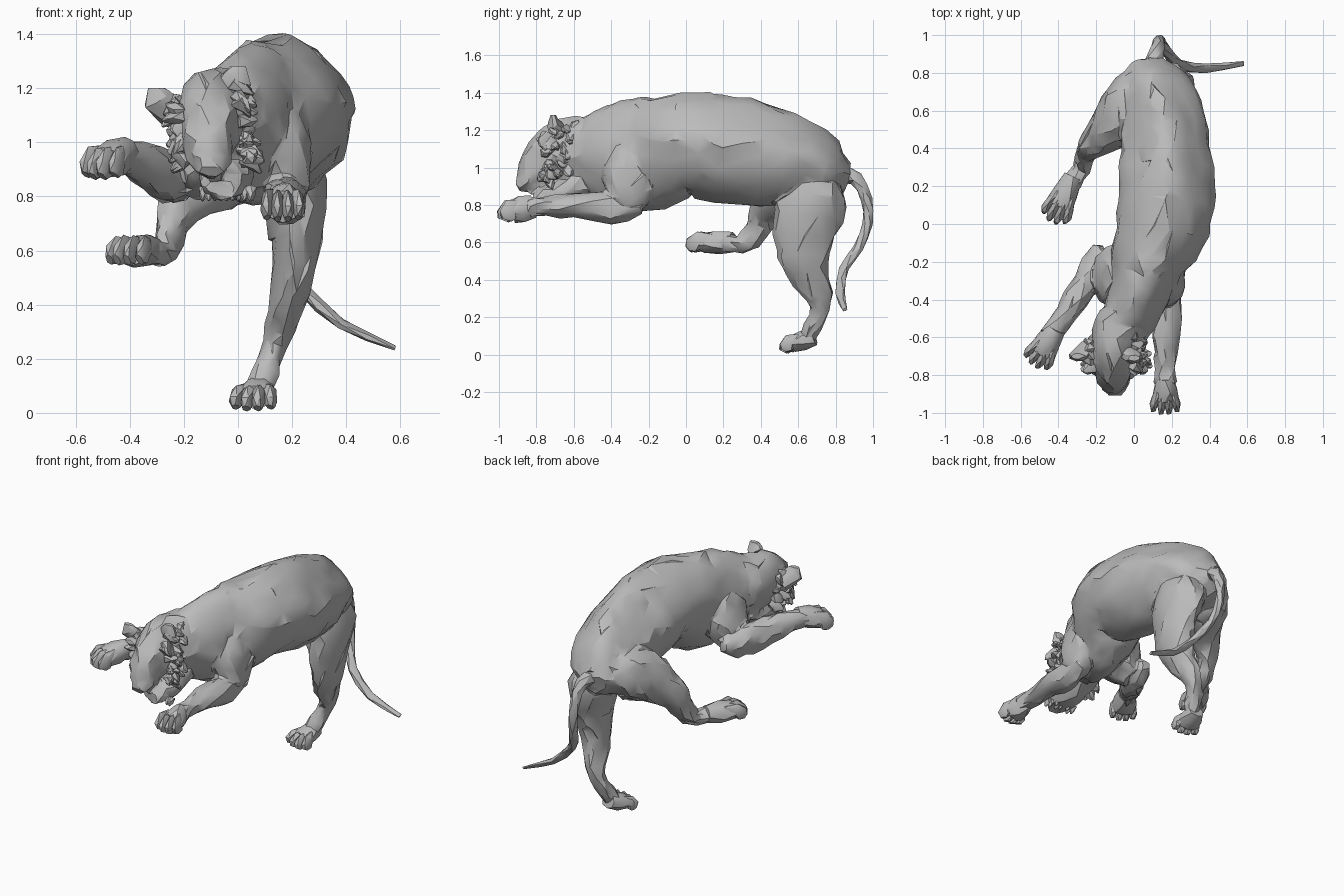
import bpy, bmesh, math, random
from mathutils import Vector

if "Cube" in bpy.data.objects:
    bpy.data.objects.remove(bpy.data.objects["Cube"])

random.seed(4)
fur = bpy.data.materials.new("grey_fur")
fur.diffuse_color = (0.5, 0.5, 0.5, 1)
fur.use_nodes = True
fur.node_tree.nodes["Principled BSDF"].inputs["Base Color"].default_value = fur.diffuse_color
X, Y, Z = Vector((1, 0, 0)), Vector((0, 1, 0)), Vector((0, 0, 1))


def smooth_path(pts, sub):
    """Catmull-Rom resampling of stations (x, y, z, side radius, up radius)."""
    p = [Vector(q) for q in pts]
    p = [2 * p[0] - p[1]] + p + [2 * p[-1] - p[-2]]
    out = []
    for i in range(1, len(p) - 2):
        a, b, c, d = p[i - 1:i + 3]
        for k in range(sub):
            t = k / sub
            out.append(0.5 * (2 * b + (c - a) * t + (2 * a - 5 * b + 4 * c - d) * t * t
                              + (3 * b - a - 3 * c + d) * t ** 3))
    return out + [p[-2]]


def loft(bm, pts, ref=Z, sides=10, sub=2, rough=0.07, pinch=lambda c, a: 0):
    """Closed skin of elliptical rings along a path; pinch flattens the diagonals."""
    st = smooth_path(pts, sub)
    cen = [Vector(s[:3]) for s in st]
    rings = []
    for i, s in enumerate(st):
        t = (cen[min(i + 1, len(st) - 1)] - cen[max(i - 1, 0)]).normalized()
        side = t.cross(ref).normalized()
        up = side.cross(t)
        ring = []
        for k in range(sides):
            a = math.tau * (k + 0.5 * (i % 2)) / sides
            r = 1.03 + random.uniform(-rough, rough)
            r *= 1 - pinch(cen[i], a) * math.sin(2 * a) ** 2
            ring.append(bm.verts.new(cen[i] + r * (math.cos(a) * s[3] * side
                                                   + math.sin(a) * s[4] * up)))
        rings.append(ring)
    faces = []
    for i in range(len(rings) - 1):
        A, B = rings[i], rings[i + 1]
        for k in range(sides):
            n = (k + 1) % sides
            tris = ((A[k], A[n], B[k]), (A[n], B[n], B[k])) if i % 2 == 0 else \
                   ((A[k], A[n], B[n]), (A[k], B[n], B[k]))
            faces += [bm.faces.new(t) for t in tris]
    faces += [bm.faces.new(rings[0]), bm.faces.new(rings[-1])]
    bmesh.ops.recalc_face_normals(bm, faces=faces)


def finish(bm, name):
    me = bpy.data.meshes.new(name)
    bm.to_mesh(me)
    bm.free()
    me.materials.append(fur)
    ob = bpy.data.objects.new(name, me)
    bpy.context.collection.objects.link(ob)
    bpy.ops.object.select_all(action='DESELECT')
    ob.select_set(True)
    bpy.context.view_layer.objects.active = ob
    return ob


def creased():
    bpy.ops.object.shade_smooth_by_angle(angle=math.radians(28))


def paw(name, heel, tip, width, thick, up=Z):
    """Pad with four bent toes."""
    bm = bmesh.new()
    h, t = Vector(heel), Vector(tip)
    d = t - h
    side = d.normalized().cross(up).normalized()
    up = side.cross(d.normalized())
    w, k = width / 2, thick / 2
    pad = [(-0.1, 0.55, 0.8), (0.3, 0.8, 0.95), (0.65, 0.85, 0.8)]
    loft(bm, [(*(h + d * f), w * a, k * b) for f, a, b in pad], ref=up, sides=8, sub=1)
    for i in range(4):
        u = (i - 1.5) / 1.5
        reach = 1.0 if abs(u) < 0.5 else 0.9
        toe = [(0.4, 0.45, 0.15, 0.22, 0.6), (0.72, 0.68, 0.2, 0.27, 0.7),
               (0.9, 0.74, -0.15, 0.27, 0.7), (1.0, 0.72, -0.45, 0.16, 0.4)]
        loft(bm, [(*(h + d * f * reach + side * u * w * o + up * k * e), w * a, k * b)
                  for f, o, e, a, b in toe], ref=up, sides=6, sub=1)
    finish(bm, name)
    creased()


def ridge(c, a):
    """Rump gets a ridged back, belly tucks in."""
    back = 0.03 + 0.13 * min(1, max(0, (c.y + 0.1) / 0.6))
    return back if math.sin(a) > 0 else 0.06


body = bmesh.new()
# torso, curving to one side
loft(body, [(-0.06, -0.62, 1.10, .11, .16), (-0.03, -0.5, 1.075, .14, .22),
            (0.03, -0.35, 1.07, .165, .275), (0.08, -0.18, 1.07, .20, .30),
            (0.155, 0, 1.13, .245, .26), (0.17, 0.2, 1.095, .245, .285),
            (0.17, 0.4, 1.065, .235, .27), (0.14, 0.6, 1.03, .215, .22),
            (0.09, 0.75, 0.97, .18, .18), (0.07, 0.86, 0.94, .08, .08)],
     sides=18, rough=0.035, pinch=ridge)
# standing hind leg
loft(body, [(0.16, 0.64, 1.0, .11, .13), (0.20, 0.665, 0.84, .125, .185),
            (0.215, 0.635, 0.64, .09, .165), (0.19, 0.645, 0.46, .068, .115),
            (0.155, 0.715, 0.31, .05, .07), (0.115, 0.705, 0.2, .045, .05),
            (0.085, 0.64, 0.09, .05, .045)], ref=Y)
# lifted hind leg
loft(body, [(0.06, 0.75, 0.96, .11, .12), (-0.02, 0.63, 0.95, .15, .17),
            (-0.12, 0.50, 0.86, .12, .14), (-0.22, 0.42, 0.76, .075, .085),
            (-0.255, 0.37, 0.65, .05, .07), (-0.28, 0.29, 0.59, .048, .048),
            (-0.35, 0.19, 0.60, .05, .045)])
# right shoulder and foreleg, reaching forward
loft(body, [(0.12, -0.2, 1.22, .04, .07), (0.16, -0.25, 1.06, .09, .17),
            (0.175, -0.30, 0.89, .095, .15), (0.18, -0.33, 0.77, .06, .07)], ref=Y)
loft(body, [(0.19, -0.24, 0.80, .05, .05), (0.18, -0.4, 0.785, .075, .085),
            (0.17, -0.6, 0.80, .068, .068), (0.165, -0.75, 0.79, .055, .052),
            (0.165, -0.85, 0.79, .06, .055)])
# left shoulder and foreleg, swung out sideways
loft(body, [(-0.02, -0.24, 1.17, .06, .09), (-0.08, -0.28, 1.02, .10, .17),
            (-0.13, -0.26, 0.90, .10, .15), (-0.17, -0.23, 0.82, .05, .07)], ref=Y)
loft(body, [(-0.19, -0.11, 0.87, .03, .03), (-0.215, -0.2, 0.86, .06, .08),
            (-0.25, -0.3, 0.87, .07, .09), (-0.31, -0.4, 0.90, .066, .085),
            (-0.4, -0.53, 0.94, .055, .06), (-0.45, -0.6, 0.95, .06, .06)])
# skull with muzzle, lower jaw
loft(body, [(-0.05, -0.5, 1.09, .13, .18), (-0.09, -0.6, 1.09, .13, .175),
            (-0.105, -0.7, 1.07, .12, .155), (-0.11, -0.79, 0.99, .09, .12),
            (-0.1, -0.85, 0.925, .07, .07), (-0.1, -0.9, 0.90, .035, .03)], sides=12)
loft(body, [(-0.05, -0.5, 0.95, .1, .09), (-0.04, -0.62, 0.88, .1, .08),
            (-0.05, -0.74, 0.84, .085, .055), (-0.06, -0.82, 0.825, .05, .03)], sides=8)

# merge into one skin, then reduce to irregular facets
finish(body, "body")
ob = bpy.context.object
m = ob.modifiers.new("merge", 'REMESH')
m.mode, m.voxel_size = 'VOXEL', 0.012
bpy.ops.object.modifier_apply(modifier="merge")
m = ob.modifiers.new("reduce", 'DECIMATE')
m.ratio = 2600 / max(1, 2 * len(ob.data.polygons))
bpy.ops.object.modifier_apply(modifier="reduce")
for v in ob.data.vertices:
    v.co += v.normal * random.uniform(-.009, .008)
creased()

# tail
bm = bmesh.new()
loft(bm, [(0.09, 0.82, 0.97, .05, .05), (0.12, 0.91, 0.94, .04, .04),
          (0.13, 0.965, 0.83, .03, .03), (0.14, 0.97, 0.7, .025, .028),
          (0.17, 0.92, 0.57, .025, .028), (0.24, 0.845, 0.46, .024, .028),
          (0.38, 0.825, 0.33, .02, .026), (0.58, 0.85, 0.24, .008, .014)],
     ref=Vector((0.5, 1, 0.3)), sides=6)
finish(bm, "tail")
creased()

paw("right_hind_paw", (0.08, 0.67, 0.09), (0.05, 0.515, 0.04), 0.18, 0.11)
paw("left_hind_paw", (-0.33, 0.23, 0.60), (-0.43, 0.02, 0.595), 0.17, 0.13)
paw("right_front_paw", (0.165, -0.83, 0.79), (0.165, -0.985, 0.75), 0.16, 0.15)
paw("left_front_paw", (-0.42, -0.57, 0.96), (-0.525, -0.74, 0.905), 0.17, 0.14)


def spike(bm, base, tip, r):
    b, t = Vector(base), Vector(tip)
    m = b.lerp(t, 0.6)
    loft(bm, [(*b, r, r), (*m, r, r * .7), (*t, r * .3, r * .2)],
         ref=X + Z * 0.3 + Y * 0.2, sides=5, sub=1, rough=0.25)


# ears and shaggy cheek ruffs
for name, s, ear, top, low in (
        ("left", -1, (-0.3, -0.7, 1.2), (-0.235, -0.68, 1.15), (-0.2, -0.7, 0.93)),
        ("right", 1, (0.0, -0.71, 1.28), (0.0, -0.68, 1.22), (0.04, -0.7, 0.93))):
    e = Vector(ear)
    bm = bmesh.new()
    loft(bm, [(*(e + Vector((-s * .06, .05, -.1))), .055, .04), (*(e - Z * .04), .055, .03),
              (*e, .03, .015)], ref=Y, sides=7, sub=1)
    finish(bm, name + "_ear")
    creased()
    bm = bmesh.new()
    a, b = Vector(top), Vector(low)
    for i in range(34):
        p = a.lerp(b, i / 33) + Vector((0, random.uniform(-.08, .09), 0))
        d = Vector((s * random.uniform(.02, .06), random.uniform(-.03, .02),
                    random.uniform(-.05, .02)))
        spike(bm, p - d * 0.4, p + d, 0.03)
    finish(bm, name + "_cheek_ruff")
    creased()

# chin tufts
bm = bmesh.new()
for i in range(9):
    p = Vector((-0.13 + 0.022 * i, -0.7 - random.uniform(0, .07), 0.83))
    spike(bm, p, p + Vector((0, -.03, -.045)), 0.02)
finish(bm, "chin_tuft")
creased()
